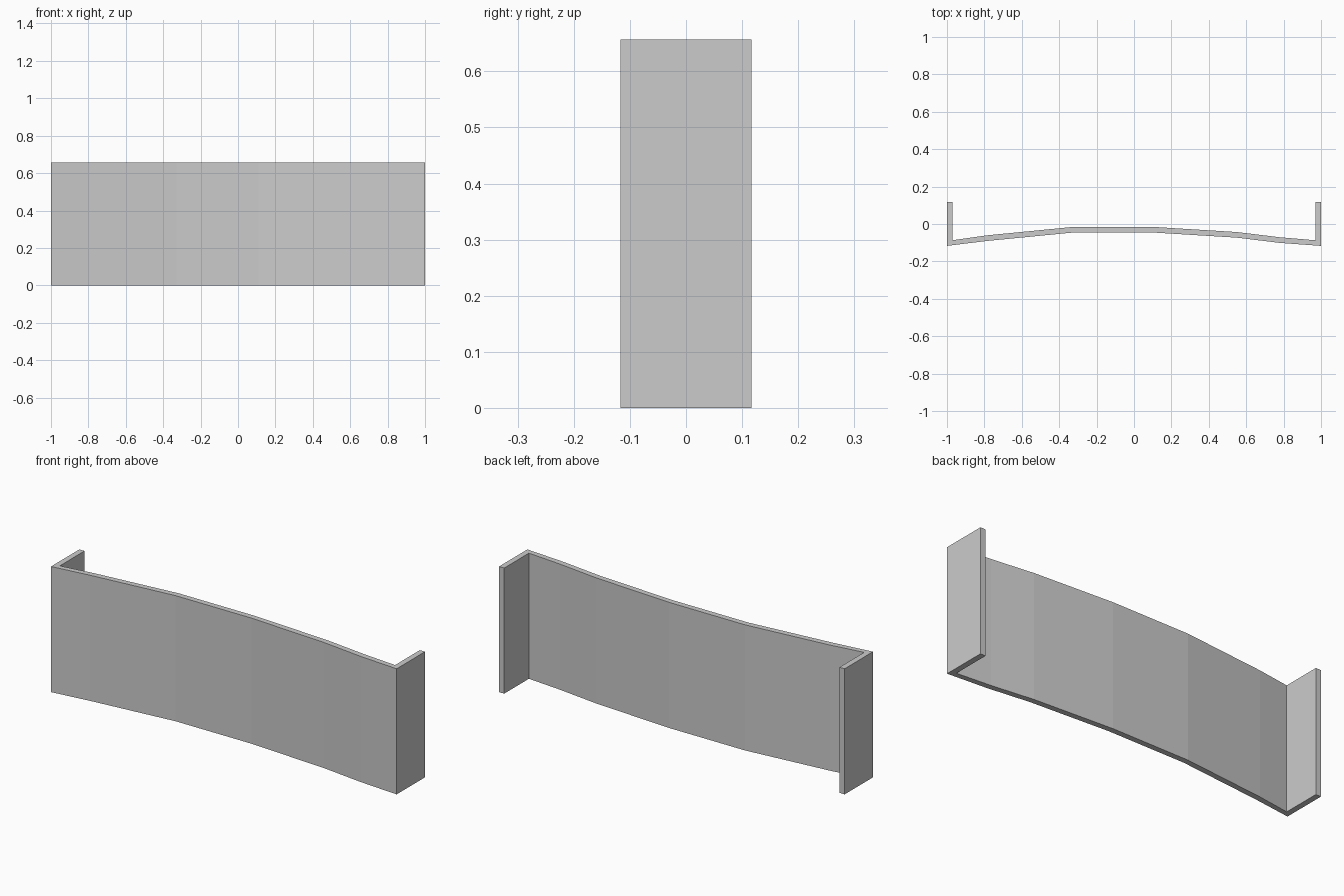
import bpy
import bmesh

if "Cube" in bpy.data.objects:
    bpy.data.objects.remove(bpy.data.objects["Cube"])

HEIGHT = 0.657
WALL = 0.03
BACK = 0.117

# Front line of the bowed panel, seen from above
front = [(-1, -0.117), (-0.79, -0.091), (-0.33, -0.046), (0.11, -0.046),
         (0.55, -0.073), (0.78, -0.101), (1, -0.117)]


def inner_point(x, y):
    # Back line of the panel, pulled in at the ends by the flange thickness
    limit = 1 - WALL
    return (max(-limit, min(limit, x)), y + WALL)


# Closed outline: front line, right flange, inner line, left flange
inner = [inner_point(x, y) for x, y in reversed(front)]
outline = (front + [(1, BACK), (1 - WALL, BACK)] + inner
           + [(-1 + WALL, BACK), (-1, BACK)])

# Extrude the outline upward into one solid panel
bm = bmesh.new()
base = bm.faces.new([bm.verts.new((x, y, 0)) for x, y in outline])
top = bmesh.ops.extrude_face_region(bm, geom=[base], use_keep_orig=True)
verts = [g for g in top["geom"] if isinstance(g, bmesh.types.BMVert)]
bmesh.ops.translate(bm, verts=verts, vec=(0, 0, HEIGHT))
bmesh.ops.triangulate(bm, faces=[f for f in bm.faces if len(f.verts) > 4])
bmesh.ops.recalc_face_normals(bm, faces=bm.faces)

mesh = bpy.data.meshes.new("curved_panel")
bm.to_mesh(mesh)
bm.free()
panel = bpy.data.objects.new("curved_panel", mesh)
bpy.context.collection.objects.link(panel)
